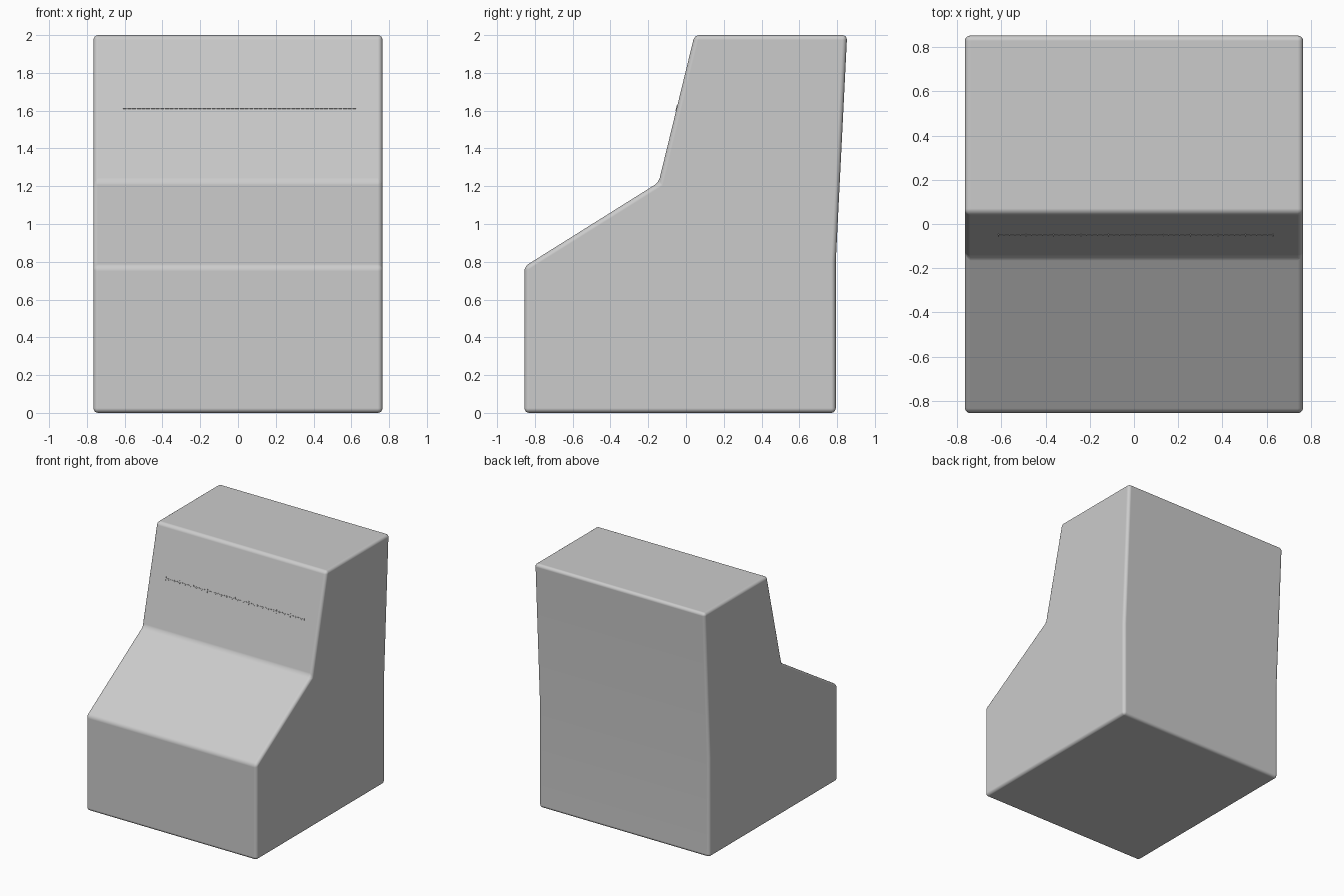
import bpy, bmesh
from math import radians
from mathutils import Matrix

if "Cube" in bpy.data.objects:
    bpy.data.objects.remove(bpy.data.objects["Cube"])

W = 0.765
# side profile of the cabinet (y, z)
PROFILE = [(-0.855, 0), (-0.855, 0.775), (-0.145, 1.22), (0.045, 2.0),
           (0.853, 2.0), (0.793, 0.8), (0.793, 0)]


def make_object(name, bm):
    bmesh.ops.recalc_face_normals(bm, faces=bm.faces)
    mesh = bpy.data.meshes.new(name)
    bm.to_mesh(mesh)
    bm.free()
    obj = bpy.data.objects.new(name, mesh)
    bpy.context.collection.objects.link(obj)
    return obj


# cabinet body: extruded profile with rounded edges
bm = bmesh.new()
face = bm.faces.new([bm.verts.new((-W, y, z)) for y, z in PROFILE])
ext = bmesh.ops.extrude_face_region(bm, geom=[face])
verts = [v for v in ext["geom"] if isinstance(v, bmesh.types.BMVert)]
bmesh.ops.translate(bm, verts=verts, vec=(2 * W, 0, 0))
body = make_object("cabinet_body", bm)
bevel = body.modifiers.new("rounded_edges", 'BEVEL')
bevel.width = 0.025
bevel.segments = 4
bevel.limit_method = 'ANGLE'
bevel.angle_limit = radians(15)
bpy.context.view_layer.objects.active = body
body.select_set(True)
bpy.ops.object.shade_smooth_by_angle(angle=radians(30))
for p in body.data.polygons:
    p.use_smooth = True
bevel.harden_normals = True


# thin graduated strip on the sloped upper panel
def add_box(bm, x, size):
    bmesh.ops.create_cube(bm, size=1, matrix=Matrix.Translation((x, 0, 0))
                          @ Matrix.Diagonal((*size, 1)))


bm = bmesh.new()
add_box(bm, 0, (1.24, 0.006, 0.005))
for i in range(51):
    length = 0.03 if i % 5 == 0 else 0.014
    add_box(bm, -0.62 + i * 0.0248, (0.004, 0.006, length))
strip = make_object("panel_scale", bm)
strip.location = (0.008, -0.050, 1.612)
strip.rotation_euler.x = radians(-13.7)
